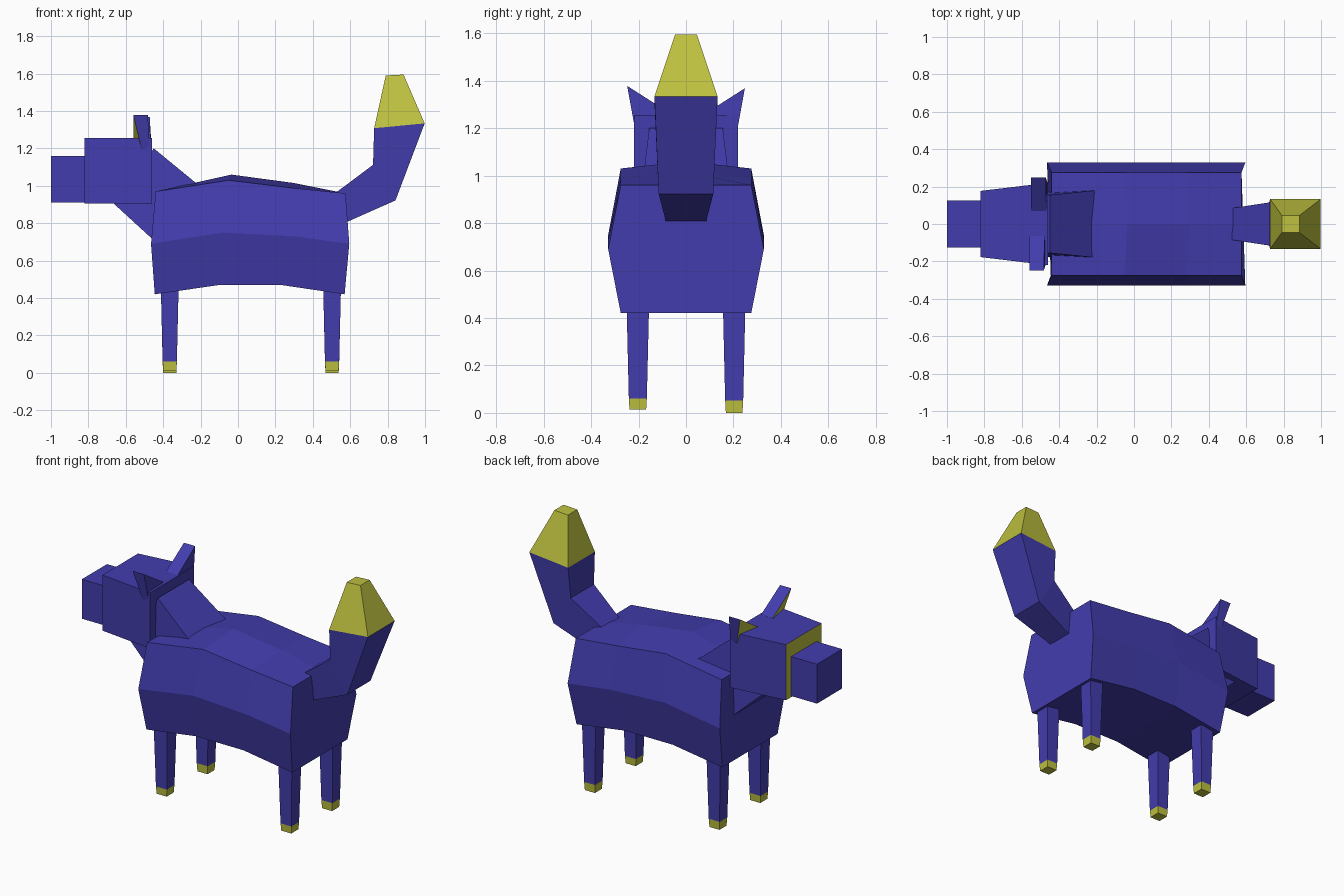
import bpy, bmesh

if "Cube" in bpy.data.objects:
    bpy.data.objects.remove(bpy.data.objects["Cube"])


def material(name, rgb):
    m = bpy.data.materials.new(name)
    m.diffuse_color = (*rgb, 1)
    m.use_nodes = True
    m.node_tree.nodes["Principled BSDF"].inputs["Base Color"].default_value = m.diffuse_color
    return m


BLUE = material("blue_coat", (0.055, 0.046, 0.42))
YELLOW = material("yellow_trim", (0.51, 0.53, 0.05))


def loft(name, rings, mat=BLUE, yellow_start=False):
    """Skin a list of matching rings and cap both ends."""
    bm = bmesh.new()
    vs = [[bm.verts.new(p) for p in r] for r in rings]
    n = len(vs[0])
    for a, b in zip(vs, vs[1:]):
        for i in range(n):
            j = (i + 1) % n
            bm.faces.new((a[i], a[j], b[j], b[i]))
    start = bm.faces.new(vs[0])
    bm.faces.new(vs[-1])
    if yellow_start:
        start.material_index = 1
    bmesh.ops.recalc_face_normals(bm, faces=bm.faces)
    me = bpy.data.meshes.new(name)
    bm.to_mesh(me)
    bm.free()
    me.materials.append(mat)
    me.materials.append(YELLOW)
    ob = bpy.data.objects.new(name, me)
    bpy.context.collection.objects.link(ob)
    return ob


def side_ring(p, q, w):
    """Rectangle across y, from side-profile point p to q (x, z)."""
    return [(p[0], -w, p[1]), (p[0], w, p[1]), (q[0], w, q[1]), (q[0], -w, q[1])]


def flat_ring(x, y, z, hx, hy):
    return [(x - hx, y - hy, z), (x + hx, y - hy, z), (x + hx, y + hy, z), (x - hx, y + hy, z)]


# Body: sagging belly, arched back with a slight centre ridge
ridge = [(-0.44, 0.97), (-0.035, 1.06), (0.30, 1.015), (0.575, 0.96)]
top = [(-0.44, 0.97), (-0.05, 1.03), (0.28, 0.99), (0.575, 0.96)]
mid = [(-0.465, 0.69), (-0.08, 0.75), (0.30, 0.73), (0.595, 0.69)]
low = [(-0.445, 0.42), (-0.10, 0.47), (0.23, 0.47), (0.57, 0.42)]
rings = []
for r, t, m, b in zip(ridge, top, mid, low):
    half = [(t, 0.275), (m, 0.328), (b, 0.275)]
    rings.append([(r[0], 0, r[1])] + [(p[0], w, p[1]) for p, w in half]
                 + [(p[0], -w, p[1]) for p, w in reversed(half)])
loft("body", rings)

# Legs with hooves; the -y pair is slightly shorter
for end, x in (("front", -0.365), ("back", 0.503)):
    for side, s, foot, cuff in (("right", -1, 0.014, 0.06), ("left", 1, 0.0, 0.052)):
        y = 0.203 * s
        loft(f"{end}_{side}_leg", [flat_ring(x, y, 0.44, 0.047, 0.047),
                                   flat_ring(x, y, cuff, 0.038, 0.038)])
        loft(f"{end}_{side}_hoof", [flat_ring(x, y, cuff, 0.038, 0.038),
                                    flat_ring(x, y, foot, 0.035, 0.035)], YELLOW)

# Neck, head with yellow face, and muzzle
loft("neck", [side_ring((-0.45, 1.2), (-0.67, 0.91), 0.155),
              side_ring((-0.20, 0.995), (-0.43, 0.69), 0.18)])
loft("head", [side_ring((-0.82, 1.255), (-0.82, 0.905), 0.177),
              side_ring((-0.46, 1.255), (-0.46, 0.905), 0.22)], yellow_start=True)
loft("muzzle", [side_ring((-1.0, 1.16), (-1.0, 0.912), 0.125),
                side_ring((-0.815, 1.16), (-0.815, 0.912), 0.125)])

# Ears: three-sided, yellow inside
for side, s, dx, dz in (("right", -1, -0.01, 0.01), ("left", 1, 0.0, 0.0)):
    prof = [(0.063, 1.25), (0.248, 1.368), (0.212, 1.17)]
    loft(side + "_ear",
         [[(x + dx, s * y, z + dz) for x, (y, z) in zip(xs, prof)]
          for xs in ((-0.55, -0.55, -0.50), (-0.468, -0.472, -0.46))], yellow_start=True)

# Tail and its yellow tip
brush = side_ring((0.728, 1.308), (0.998, 1.334), 0.133)
loft("tail", [side_ring((0.525, 0.965), (0.585, 0.808), 0.085),
              side_ring((0.722, 1.112), (0.842, 0.922), 0.115), brush])
loft("tail_tip", [brush, side_ring((0.79, 1.59), (0.885, 1.595), 0.046)], YELLOW)
